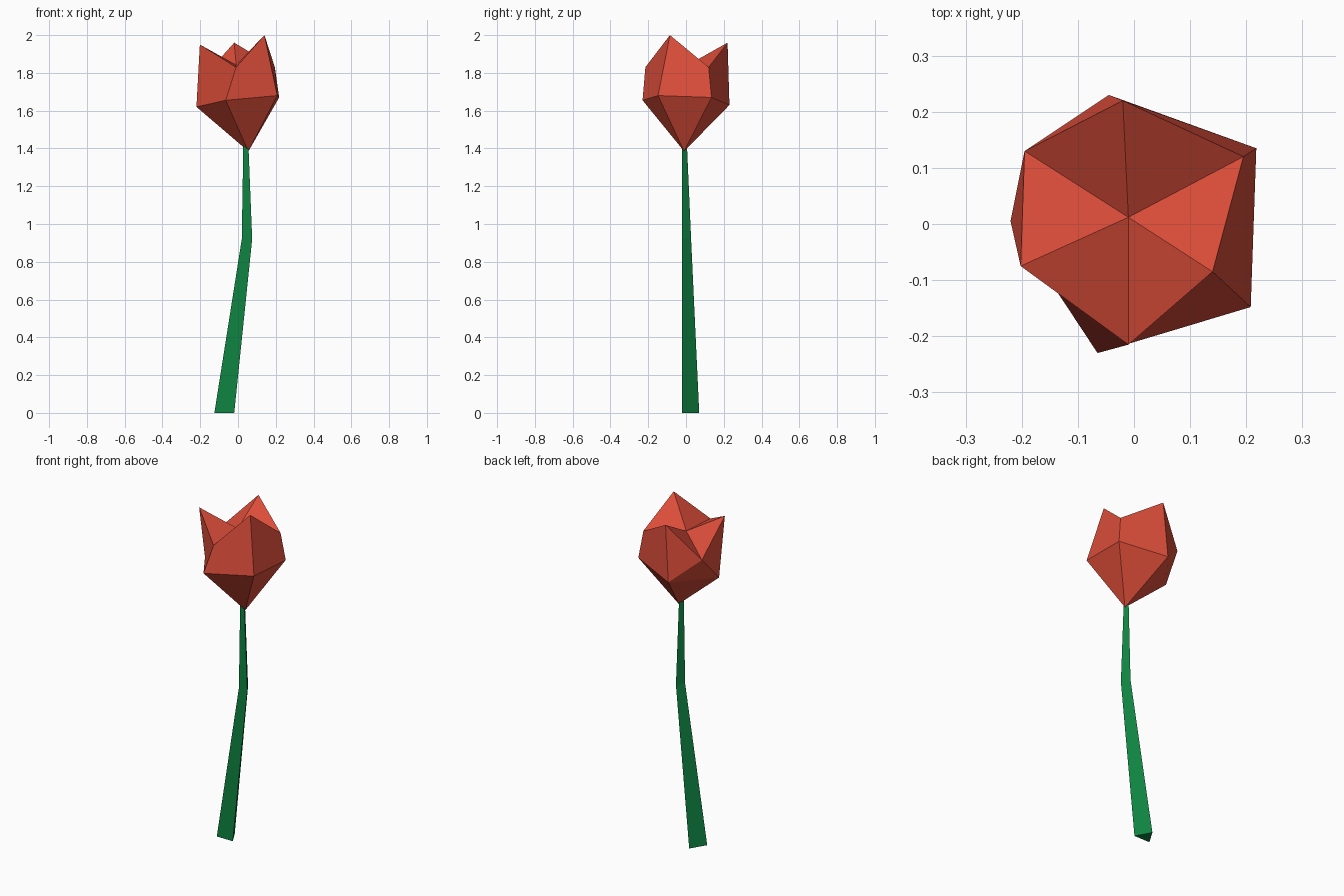
import bpy

if "Cube" in bpy.data.objects:
    bpy.data.objects.remove(bpy.data.objects["Cube"])


def material(name, colour):
    m = bpy.data.materials.new(name)
    m.diffuse_color = (*colour, 1)
    m.use_nodes = True
    m.node_tree.nodes["Principled BSDF"].inputs["Base Color"].default_value = m.diffuse_color
    return m


def build(name, verts, faces, mat):
    mesh = bpy.data.meshes.new(name)
    mesh.from_pydata(verts, [], faces)
    mesh.materials.append(mat)
    ob = bpy.data.objects.new(name, mesh)
    bpy.context.collection.objects.link(ob)
    return ob


red = material("petal red", (0.72, 0.075, 0.042))
green = material("stem green", (0.005, 0.23, 0.055))

# Flower head: base point, belly ring, zigzag rim of tips and notches, sunken centre
points = {
    "base": (0.055, -0.01, 1.385),
    "centre": (-0.01, 0.012, 1.843),
    "tip_r": (0.14, -0.085, 2.0),
    "notch_r": (0.195, 0.12, 1.83),
    "tip_b": (-0.02, 0.22, 1.96),
    "notch_l": (-0.195, 0.13, 1.765),
    "tip_l": (-0.202, -0.075, 1.95),
    "notch_f": (-0.01, -0.215, 1.83),
    "mid_fr": (0.208, -0.148, 1.68),
    "mid_r": (0.218, 0.135, 1.67),
    "mid_b": (-0.045, 0.23, 1.63),
    "mid_l": (-0.22, 0.005, 1.62),
    "mid_f": (-0.065, -0.23, 1.655),
}
index = {k: i for i, k in enumerate(points)}
rim = ["tip_r", "notch_r", "tip_b", "notch_l", "tip_l", "notch_f"]
mids = ["mid_fr", "mid_r", "mid_b", "mid_l", "mid_f"]
tops = ["tip_r", "notch_r", "tip_b", "tip_l", "notch_f"]

faces = []
for i in range(5):
    j = (i + 1) % 5
    faces.append(("base", mids[j], mids[i]))
    faces.append((mids[i], mids[j], tops[j], tops[i]))
# the back left side dips to a notch between two tips
faces[5] = ("mid_b", "mid_l", "notch_l")
faces += [("mid_b", "notch_l", "tip_b"), ("mid_l", "tip_l", "notch_l")]
# inner fan
faces += [(rim[i], rim[(i + 1) % 6], "centre") for i in range(6)]
flower = build("flower_head", list(points.values()),
               [[index[k] for k in f] for f in faces], red)

# Stem: tapered, bent triangular prism (left x, right x, back x, back y, z)
rings = [(-0.125, -0.02, -0.07, 0.07, 0.0),
         (0.02, 0.075, 0.047, 0.027, 0.92),
         (0.028, 0.055, 0.042, 0.005, 1.42)]
verts = []
for left, right, back, y, z in rings:
    verts += [(left, -0.02, z), (right, -0.02, z), (back, y, z)]
sides = [(r + k, r + (k + 1) % 3, r + 3 + (k + 1) % 3, r + 3 + k)
         for r in (0, 3) for k in range(3)]
stem = build("stem", verts, [(2, 1, 0), (6, 7, 8)] + sides, green)

# Consistent outward normals and flat faces
import bmesh
for ob in (flower, stem):
    bm = bmesh.new()
    bm.from_mesh(ob.data)
    bmesh.ops.recalc_face_normals(bm, faces=bm.faces)
    bm.to_mesh(ob.data)
    bm.free()
